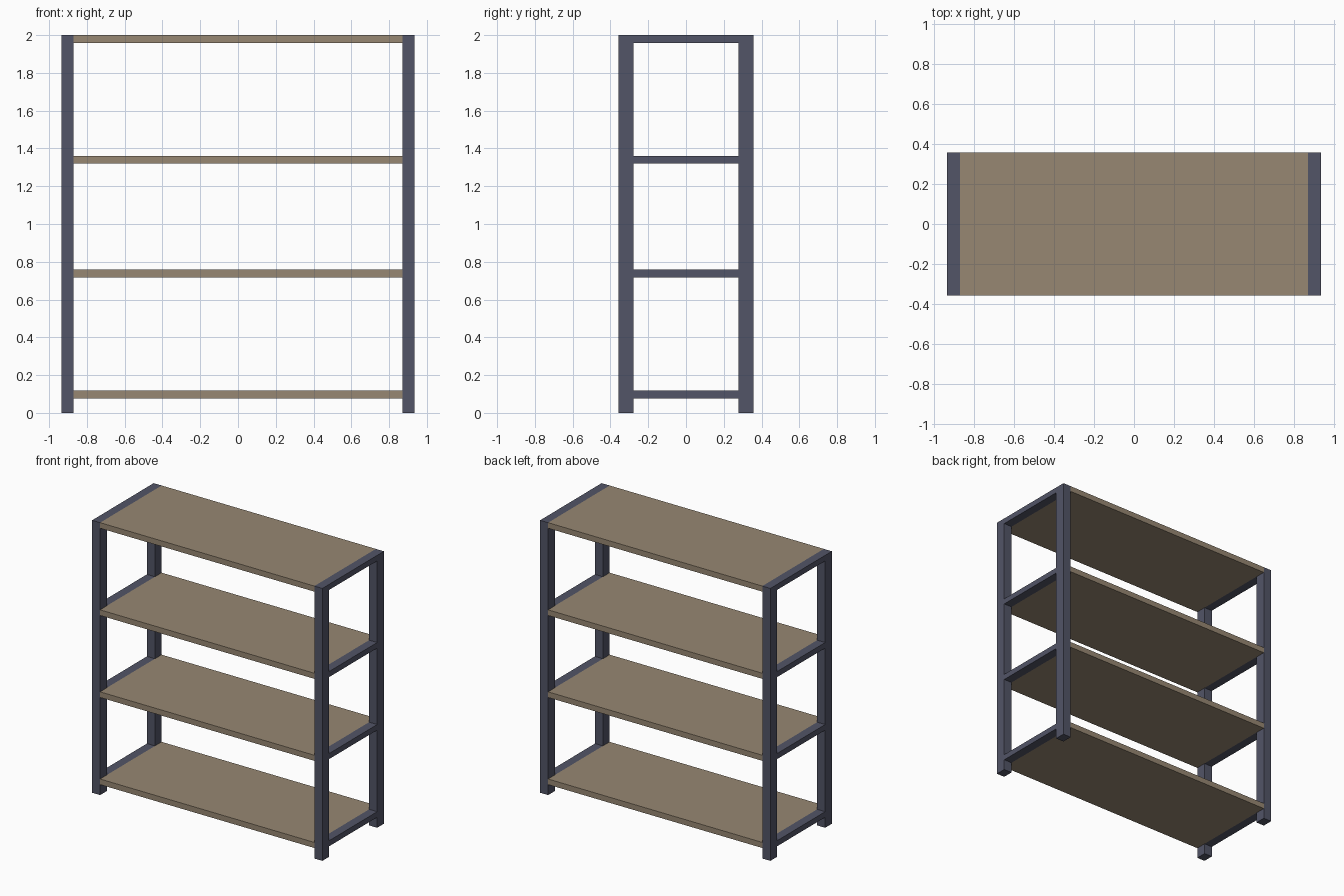
import bpy

if "Cube" in bpy.data.objects:
    bpy.data.objects.remove(bpy.data.objects["Cube"])

W, D, H = 0.935, 0.357, 2.0      # half width, half depth, height
POST_X, POST_Y = 0.065, 0.078    # post section
THICK = 0.041                    # shelf and rail thickness
SHELF_TOPS = {"bottom": 0.118, "lower": 0.758, "upper": 1.36, "top": H}


def material(name, colour):
    m = bpy.data.materials.new(name)
    m.diffuse_color = colour
    m.use_nodes = True
    m.node_tree.nodes["Principled BSDF"].inputs["Base Color"].default_value = m.diffuse_color
    return m


metal = material("dark_metal", (0.085, 0.09, 0.135, 1))
wood = material("wood", (0.31, 0.245, 0.17, 1))


def box(name, centre, size, mat):
    bpy.ops.mesh.primitive_cube_add(size=1, location=centre)
    ob = bpy.context.object
    ob.name = name
    ob.scale = size
    bpy.ops.object.transform_apply(location=False, rotation=False, scale=True)
    ob.data.materials.append(mat)
    return ob


# End frames: two posts per side joined by a rail at each shelf level
for side, sx in (("left", -1), ("right", 1)):
    x = sx * (W - POST_X / 2)
    for end, sy in (("front", -1), ("back", 1)):
        box(f"{end}_{side}_post", (x, sy * (D - POST_Y / 2), H / 2),
            (POST_X, POST_Y, H), metal)
    for level, z in SHELF_TOPS.items():
        box(f"{level}_{side}_rail", (x, 0, z - THICK / 2),
            (POST_X, 2 * (D - POST_Y), THICK), metal)

# Shelf boards spanning between the end frames
for level, z in SHELF_TOPS.items():
    box(f"{level}_shelf", (0, 0, z - THICK / 2),
        (2 * (W - POST_X), 2 * D, THICK), wood)
